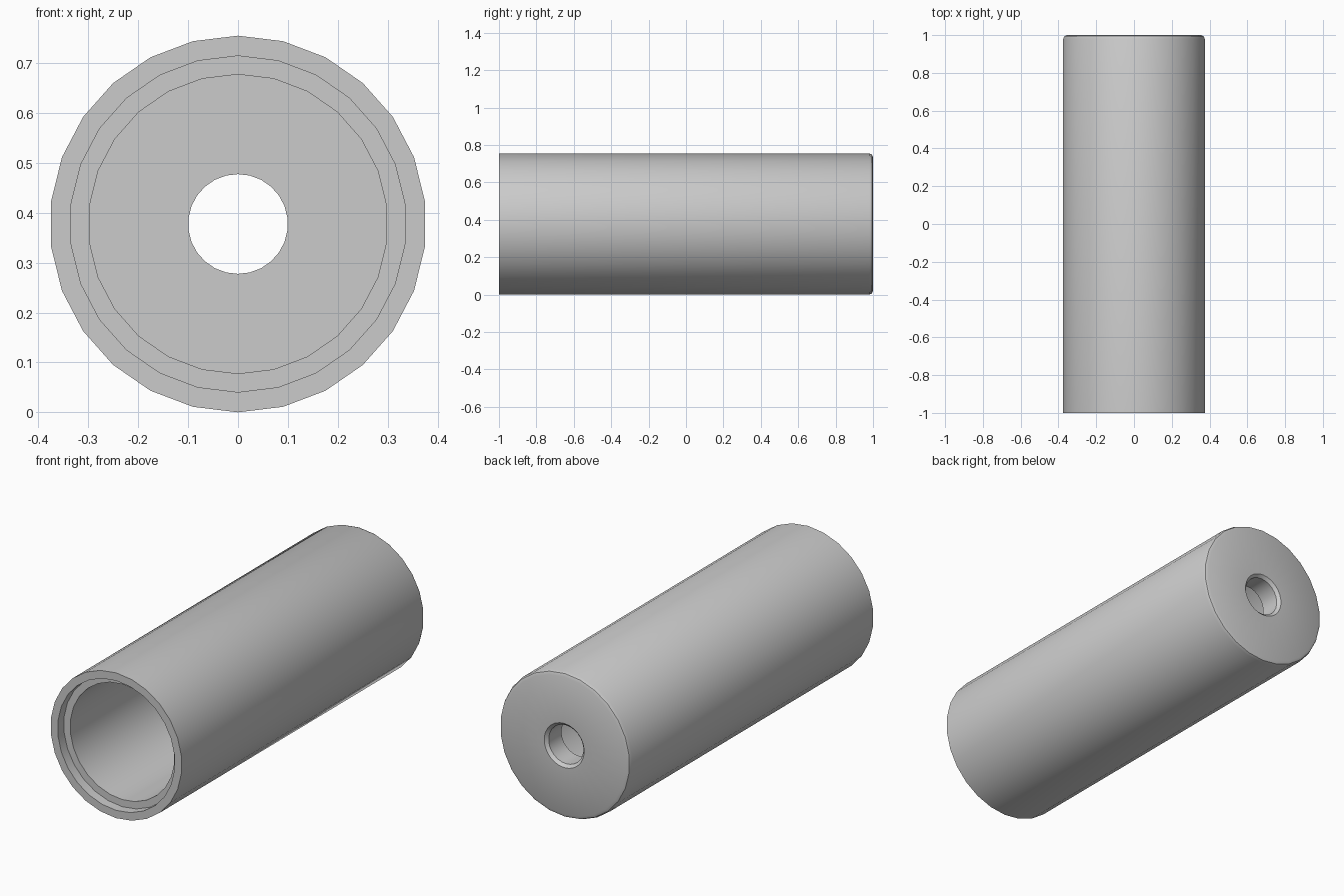
import bpy
import bmesh
from math import pi, radians, sin, cos

if "Cube" in bpy.data.objects:
    bpy.data.objects.remove(bpy.data.objects["Cube"])

SIDES = 26
RADIUS = 0.3775

grey = bpy.data.materials.new("plain_grey")
grey.use_nodes = True
colour = (0.6, 0.6, 0.6, 1)
grey.diffuse_color = colour
grey.node_tree.nodes["Principled BSDF"].inputs["Base Color"].default_value = colour


def lathe(name, profile, material):
    """Turn a closed (radius, y) profile around the y axis."""
    bm = bmesh.new()
    rings = []
    for i in range(SIDES):
        a = 2 * pi * i / SIDES
        rings.append([bm.verts.new((r * sin(a), y, r * cos(a))) for r, y in profile])
    count = len(profile)
    for i in range(SIDES):
        here, there = rings[i], rings[(i + 1) % SIDES]
        for j in range(count):
            k = (j + 1) % count
            bm.faces.new((here[j], here[k], there[k], there[j]))
    bmesh.ops.recalc_face_normals(bm, faces=bm.faces)
    mesh = bpy.data.meshes.new(name)
    bm.to_mesh(mesh)
    bm.free()
    mesh.materials.append(material)
    obj = bpy.data.objects.new(name, mesh)
    bpy.context.collection.objects.link(obj)
    return obj


# Hollow sleeve: stepped open front, closed back with a small through hole
sleeve = lathe("sleeve", [
    (RADIUS, -1), (RADIUS, 0.98), (RADIUS - 0.006, 0.994), (RADIUS - 0.02, 1),  # outside
    (0.115, 1), (0.1, 0.985), (0.1, 0.88),                                      # hole
    (0.3, 0.88), (0.3, -0.95),                                                  # bore
    (0.337, -0.95), (0.337, -1),                                                # front step
], grey)
sleeve.location.z = RADIUS

# Smooth shading with sharp rims
bpy.ops.object.select_all(action="DESELECT")
sleeve.select_set(True)
bpy.context.view_layer.objects.active = sleeve
bpy.ops.object.shade_smooth_by_angle(angle=radians(35))
